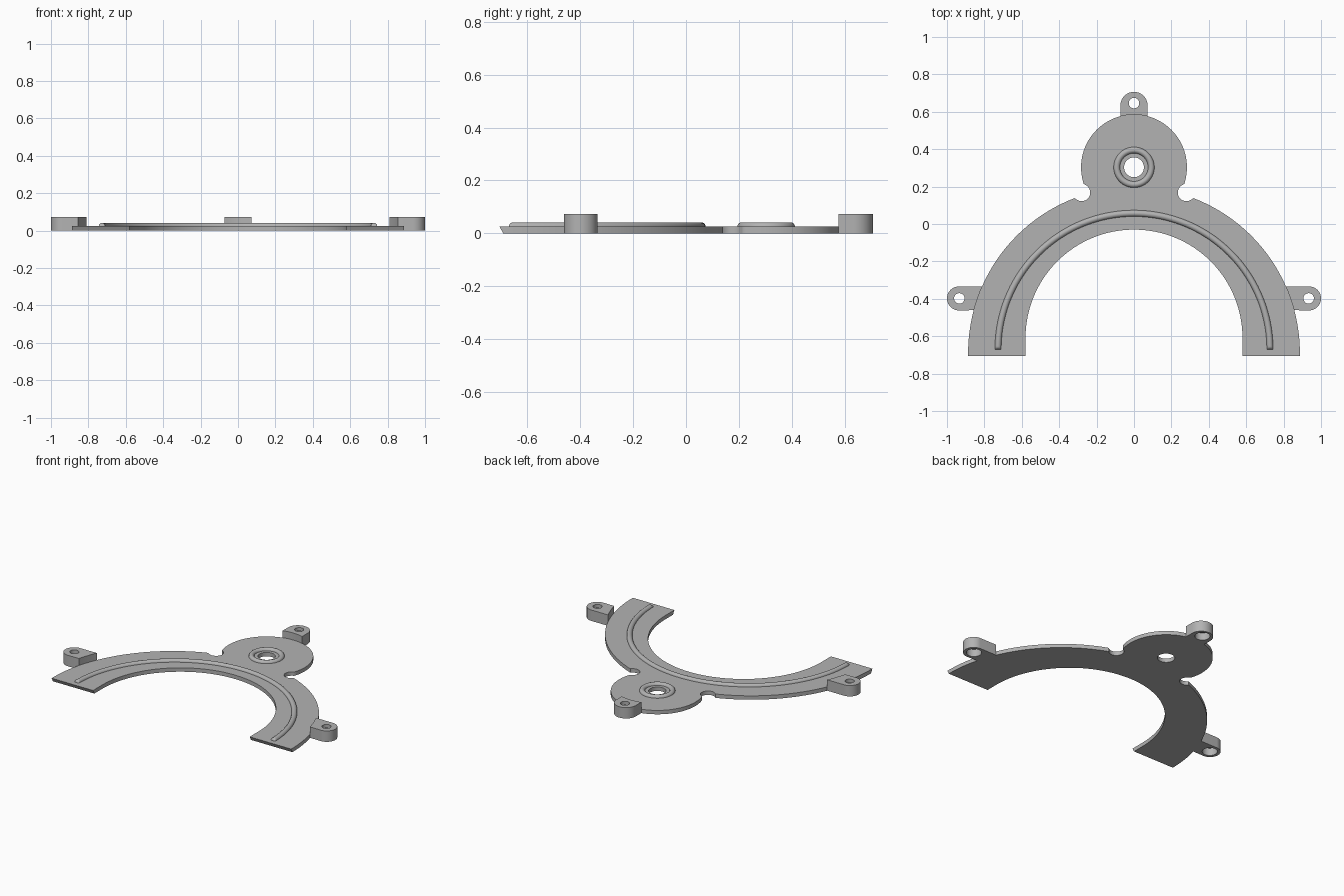
import bpy, bmesh
from math import sin, cos, pi, radians

cube = bpy.data.objects.get("Cube")
if cube:
    bpy.data.objects.remove(cube, do_unlink=True)

PLATE = 0.026      # plate thickness
TAB = 0.073        # tab height
BEAD = 0.017       # half-round bead radius
DISC_Y = 0.303     # centre of the round head
ARCH_Y = -0.69     # centre of the arch

grey = bpy.data.materials.new("plain grey")
grey.use_nodes = True
colour = (0.45, 0.45, 0.45, 1)
grey.diffuse_color = colour
grey.node_tree.nodes["Principled BSDF"].inputs["Base Color"].default_value = colour


def arc(cx, cy, r, start, end, n):
    angles = [radians(start + (end - start) * i / n) for i in range(n + 1)]
    return [(cx + r * cos(a), cy + r * sin(a)) for a in angles]


def finish(name, bm):
    bmesh.ops.recalc_face_normals(bm, faces=bm.faces)
    mesh = bpy.data.meshes.new(name)
    bm.to_mesh(mesh)
    bm.free()
    mesh.materials.append(grey)
    obj = bpy.data.objects.new(name, mesh)
    bpy.context.collection.objects.link(obj)
    bpy.ops.object.select_all(action='DESELECT')
    obj.select_set(True)
    bpy.context.view_layer.objects.active = obj
    bpy.ops.object.shade_smooth_by_angle(angle=radians(35))
    return obj


def strip(bm, a, b, closed=True):
    n = len(a)
    for i in range(n if closed else n - 1):
        j = (i + 1) % n
        bm.faces.new((a[i], a[j], b[j], b[i]))


def pierced_slab(outline, height, hole_xy, hole_profile):
    """Extruded outline with a turned hole; the profile is (radius, z) upwards."""
    bm = bmesh.new()
    walls = [[bm.verts.new((x, y, z)) for x, y in outline] for z in (0, height)]
    rings = [[bm.verts.new((x, y, z)) for x, y in arc(*hole_xy, r, 0, 360, 40)[:-1]]
             for r, z in hole_profile]
    strip(bm, *walls)
    for low, high in zip(rings, rings[1:]):
        strip(bm, low, high)
    for loops in ((walls[0], rings[0]), (walls[1], rings[-1])):
        edges = []
        for loop in loops:
            for i, v in enumerate(loop):
                edges.append(bm.edges.get((v, loop[i - 1])))
        bmesh.ops.triangle_fill(bm, use_beauty=True, edges=edges)
    return bm


def half_round(name, cy, radius, stations, closed):
    """Half-round bead on the plate; stations are (angle, height factor)."""
    bm = bmesh.new()
    rows = []
    for a, k in stations:
        row = []
        for i in range(13):
            s = pi * i / 12
            r = radius + BEAD * cos(s)
            row.append(bm.verts.new((r * cos(a), cy + r * sin(a), PLATE - 0.001 + BEAD * k * sin(s))))
        rows.append(row)
    for a, b in zip(rows, rows[1:]):
        strip(bm, a, b, False)
    if closed:
        strip(bm, rows[-1], rows[0], False)
    return finish(name, bm)


# Base plate: arch, neck notches and round head, right half then mirrored
half = arc(0, -0.61, 0.58, 90, 0, 48)
half += [(0.58, -0.705), (0.887, -0.705)]
half += arc(0, ARCH_Y, 0.887, 0, 69.2, 48)
half += arc(0.28, 0.168, 0.046, -41, -249, 20)
half += arc(0, DISC_Y, 0.283, -18, 90, 40)
outline = half + [(-x, y) for x, y in reversed(half[1:-1])]
bm = pierced_slab(outline, PLATE, (0, DISC_Y), [(0.053, 0), (0.053, PLATE)])
for v in bm.verts:                       # undercut the feet of the arch
    if v.co.y < -0.7 and v.co.z < 0.001:
        v.co.y = ARCH_Y - 0.001
finish("base_plate", bm)

# Raised beads: long arch rib with eased ends, and collar around the hole
RIB = 0.727
ease = [(BEAD * (1 - cos(t)) / RIB, sin(t)) for t in (pi / 2 * i / 6 for i in range(7))]
stations = ease + [(pi * i / 80, 1) for i in range(2, 79)]
stations += [(pi - a, k) for a, k in reversed(ease)]
half_round("arch_rib", -0.67, RIB, stations, False)
half_round("hole_collar", DISC_Y, 0.092, [(2 * pi * i / 56, 1) for i in range(56)], True)


# Screw tabs with counterbored holes, their inner ends following the plate edge
def screw_tab(name, outline, hole_xy):
    bore = [(0.046, 0), (0.046, 0.05), (0.028, 0.05), (0.028, TAB)]
    finish(name, pierced_slab(outline, TAB, hole_xy, bore))


for side, name in ((1, "left_tab"), (-1, "right_tab")):
    shape = arc(0.936, -0.398, 0.064, -90, 90, 24) + arc(0, ARCH_Y, 0.886, 23.7, 15, 8)
    screw_tab(name, [(side * x, y) for x, y in shape], (side * 0.934, -0.398))

back = arc(0, 0.634, 0.0725, 0, 180, 24) + arc(0, DISC_Y, 0.282, 104.9, 75.1, 8)
screw_tab("back_tab", back, (0, 0.646))
